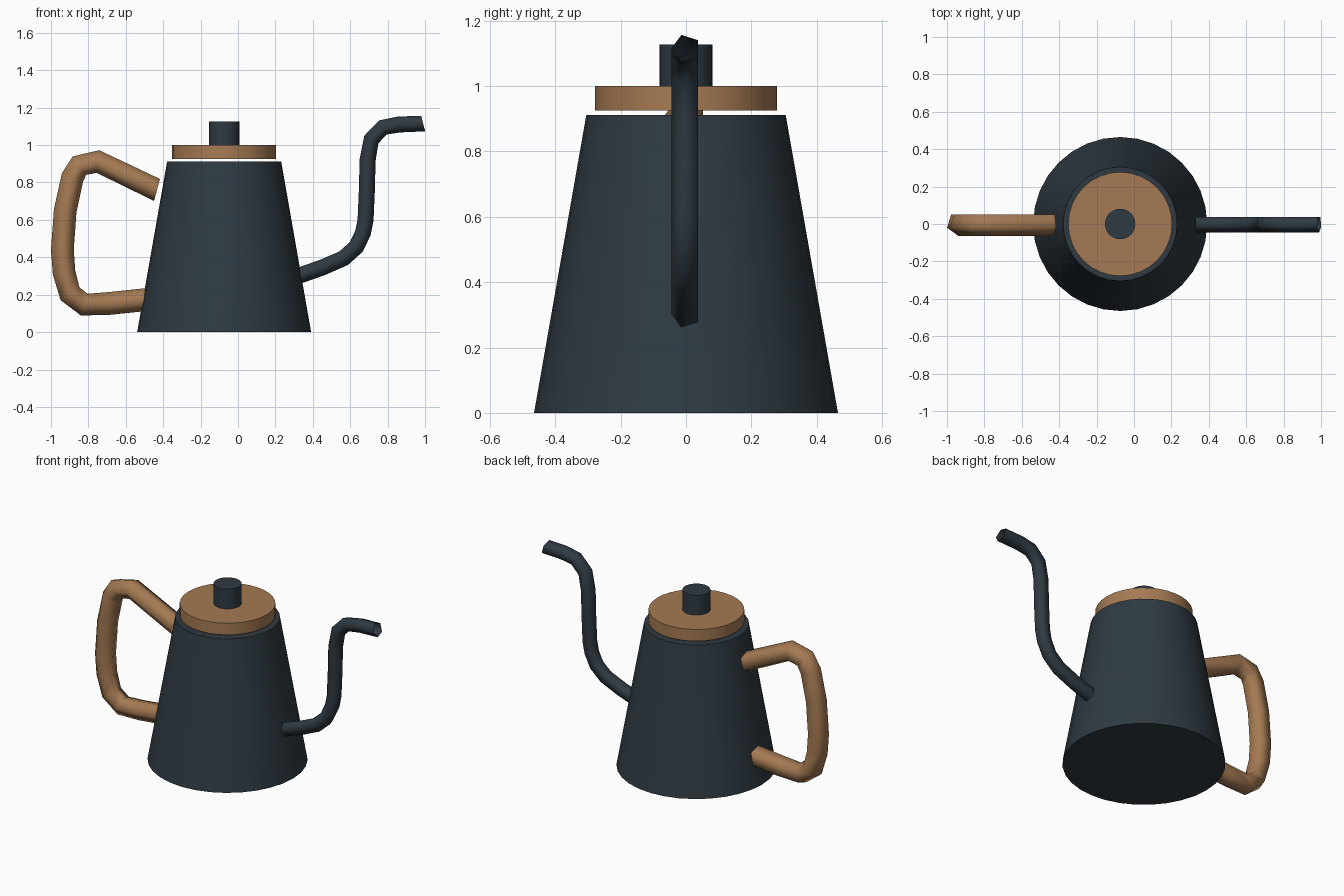
import bpy, bmesh, math
from mathutils import Vector

if "Cube" in bpy.data.objects:
    bpy.data.objects.remove(bpy.data.objects["Cube"])


def material(name, color):
    m = bpy.data.materials.new(name)
    m.diffuse_color = (*color, 1)
    m.use_nodes = True
    m.node_tree.nodes["Principled BSDF"].inputs["Base Color"].default_value = m.diffuse_color
    return m


steel = material("dark_steel", (0.028, 0.042, 0.054))
wood = material("wood", (0.376, 0.195, 0.087))
AXIS_X = -0.074


def frustum(name, r_low, r_high, z0, z1, mat, sides=32):
    bpy.ops.mesh.primitive_cone_add(vertices=sides, radius1=r_low, radius2=r_high,
                                    depth=z1 - z0, location=(AXIS_X, 0, (z0 + z1) / 2))
    ob = bpy.context.object
    ob.name = name
    ob.data.materials.append(mat)
    bpy.ops.object.shade_smooth_by_angle(angle=math.radians(40))
    return ob


def tube(name, path, radius, mat, start_dir=None, end_dir=None, sides=5):
    """Open five-sided tube along an (x, z) path in the y = 0 plane."""
    pts = [Vector((x, 0, z)) for x, z in path]
    bm = bmesh.new()
    rings = []
    for i, p in enumerate(pts):
        before = (p - pts[i - 1]).normalized() if i else None
        after = (pts[i + 1] - p).normalized() if i < len(pts) - 1 else None
        tangent = ((before or after) + (after or before)).normalized()
        if i == 0 and start_dir:
            tangent = Vector((start_dir[0], 0, start_dir[1])).normalized()
        if i == len(pts) - 1 and end_dir:
            tangent = Vector((end_dir[0], 0, end_dir[1])).normalized()
        side = Vector((0, -1, 0))
        up = tangent.cross(side)
        ring = []
        for k in range(sides):
            a = 2 * math.pi * k / sides
            ring.append(bm.verts.new(p + radius * (math.cos(a) * side + math.sin(a) * up)))
        rings.append(ring)
    for a, b in zip(rings, rings[1:]):
        for k in range(sides):
            n = (k + 1) % sides
            bm.faces.new((a[k], a[n], b[n], b[k])).smooth = True
    mesh = bpy.data.meshes.new(name)
    bm.to_mesh(mesh)
    bm.free()
    mesh.materials.append(mat)
    ob = bpy.data.objects.new(name, mesh)
    bpy.context.collection.objects.link(ob)
    return ob


# tapered body, floating lid disc and knob
frustum("body", 0.465, 0.305, 0.0, 0.912, steel)
frustum("lid", 0.278, 0.278, 0.925, 1.0, wood)
frustum("lid_knob", 0.081, 0.081, 1.0, 1.127, steel)

# gooseneck spout
tube("spout", [(0.33, 0.303), (0.45, 0.345), (0.565, 0.395), (0.632, 0.455),
               (0.668, 0.53), (0.682, 0.60), (0.689, 0.76), (0.693, 0.92),
               (0.713, 1.03), (0.775, 1.094), (0.86, 1.11), (0.99, 1.115)],
     0.045, steel, end_dir=(0.97, 0.25))

# loop handle
tube("handle", [(-0.433, 0.76), (-0.749, 0.912), (-0.848, 0.89), (-0.885, 0.827),
                (-0.924, 0.649), (-0.939, 0.44), (-0.93, 0.318), (-0.898, 0.205),
                (-0.822, 0.147), (-0.69, 0.153), (-0.49, 0.174)],
     0.064, wood, start_dir=(-0.965, 0.26))
